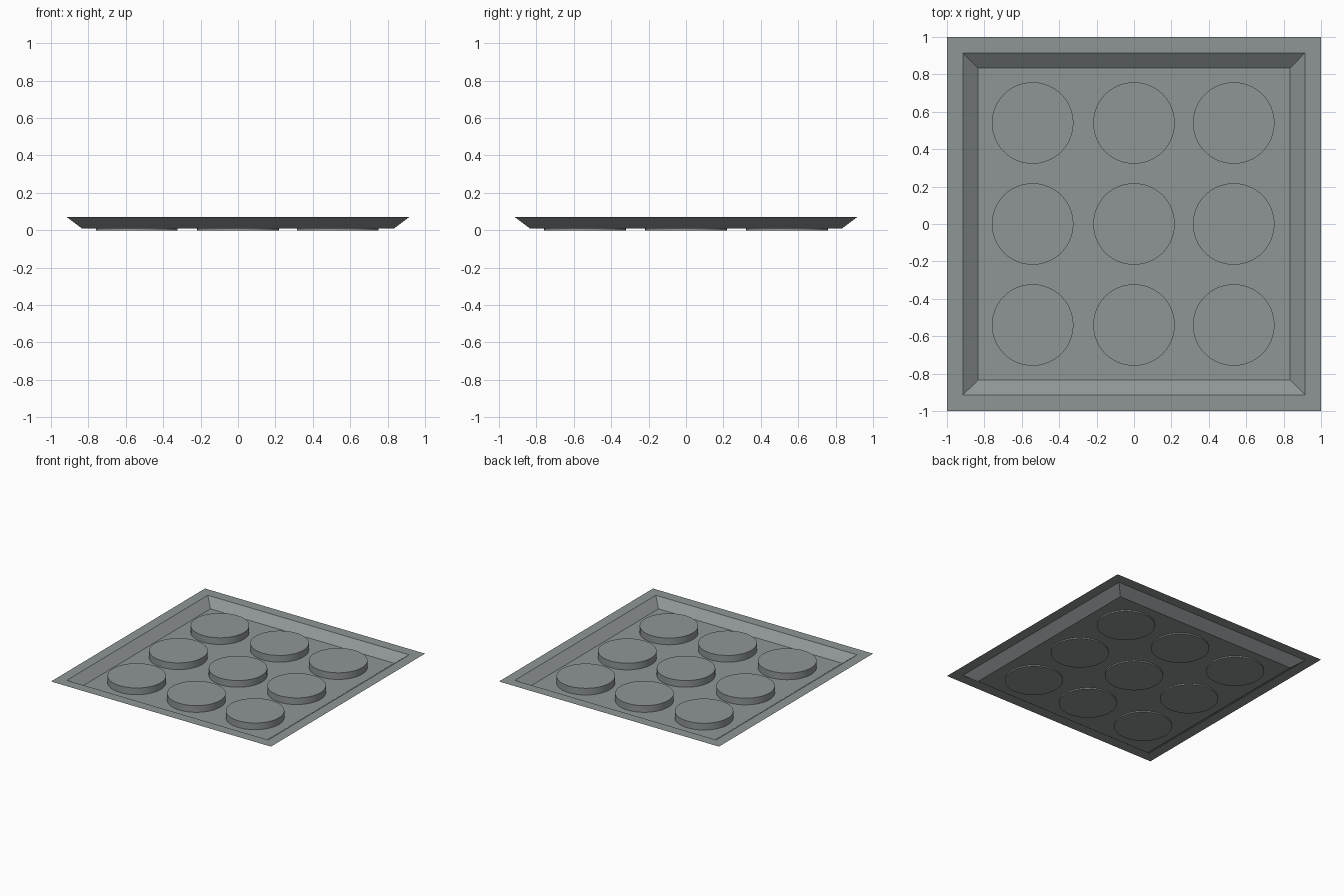
import bpy, bmesh

if "Cube" in bpy.data.objects:
    bpy.data.objects.remove(bpy.data.objects["Cube"])

grey = bpy.data.materials.new("steel_grey")
grey.diffuse_color = (0.275, 0.30, 0.305, 1)
grey.use_nodes = True
grey.node_tree.nodes["Principled BSDF"].inputs["Base Color"].default_value = grey.diffuse_color


def finish(bm, name):
    mesh = bpy.data.meshes.new(name)
    bm.to_mesh(mesh)
    bm.free()
    mesh.materials.append(grey)
    obj = bpy.data.objects.new(name, mesh)
    bpy.context.collection.objects.link(obj)
    return obj


# Tray: thin sheet made of flat floor, sloped walls and flat rim
bm = bmesh.new()
rings = []
for half, z in ((0.835, 0.01), (0.915, 0.07), (1.0, 0.07)):
    rings.append([bm.verts.new((sx * half, sy * half, z))
                  for sx, sy in ((-1, -1), (1, -1), (1, 1), (-1, 1))])
bm.faces.new(rings[0])
for inner, outer in zip(rings, rings[1:]):
    for i in range(4):
        j = (i + 1) % 4
        bm.faces.new((inner[i], outer[i], outer[j], inner[j]))
finish(bm, "tray")

# Discs: three by three grid, standing slightly through the floor
RADIUS, TOP = 0.218, 0.065
for row, y in enumerate((-0.54, 0.0, 0.54)):
    for col, x in enumerate((-0.542, 0.0, 0.533)):
        bm = bmesh.new()
        bmesh.ops.create_cone(bm, cap_ends=True, segments=64,
                              radius1=RADIUS, radius2=RADIUS, depth=TOP)
        bmesh.ops.translate(bm, verts=bm.verts, vec=(x, y, TOP / 2))
        for f in bm.faces:
            f.smooth = len(f.verts) == 4
        for e in bm.edges:
            e.smooth = all(f.smooth for f in e.link_faces)
        finish(bm, f"disc_{row + 1}_{col + 1}")
